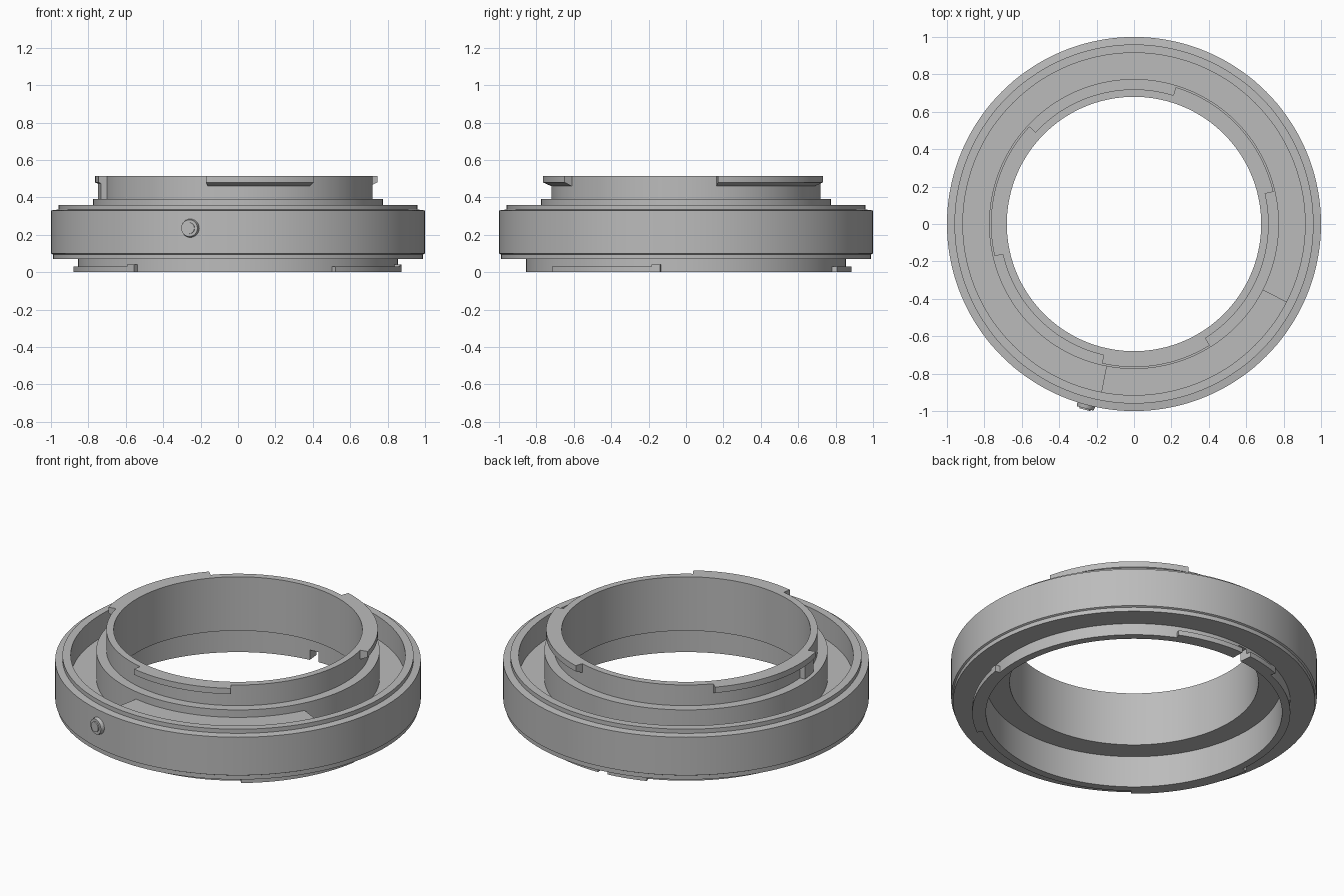
import bpy, bmesh
from math import sin, cos, radians
from mathutils import Matrix, Vector

cube = bpy.data.objects.get("Cube")
if cube:
    bpy.data.objects.remove(cube, do_unlink=True)

grey = bpy.data.materials.new("satin_grey")
grey.use_nodes = True
tone = (0.5, 0.5, 0.5, 1)
grey.diffuse_color = tone
grey.node_tree.nodes["Principled BSDF"].inputs["Base Color"].default_value = tone


def finish(name, bm):
    bmesh.ops.recalc_face_normals(bm, faces=bm.faces)
    mesh = bpy.data.meshes.new(name)
    bm.to_mesh(mesh)
    bm.free()
    obj = bpy.data.objects.new(name, mesh)
    bpy.context.collection.objects.link(obj)
    mesh.materials.append(grey)
    return obj


def smooth(obj):
    bpy.ops.object.select_all(action="DESELECT")
    obj.select_set(True)
    bpy.context.view_layer.objects.active = obj
    bpy.ops.object.shade_smooth_by_angle(angle=radians(25))


def sweep(name, profile, start=0, end=360):
    """Turn a closed (radius, height) profile about z between two angles."""
    full = end - start == 360
    steps = max(1, round((end - start) / 2.5))
    bm = bmesh.new()
    rings = []
    for i in range(steps if full else steps + 1):
        a = radians(start + (end - start) * i / steps)
        rings.append([bm.verts.new((r * cos(a), r * sin(a), z)) for r, z in profile])
    n = len(profile)
    for i in range(steps):
        p, q = rings[i], rings[(i + 1) % len(rings)]
        for j in range(n):
            k = (j + 1) % n
            bm.faces.new((p[j], p[k], q[k], q[j]))
    if not full:
        bm.faces.new(rings[0])
        bm.faces.new(rings[-1])
    return finish(name, bm)


def block(name, r0, r1, z0, z1, start, end):
    return sweep(name, [(r0, z0), (r1, z0), (r1, z1), (r0, z1)], start, end)


# Main ring: lower collar, outer body, recessed channel, flange and upper tube
body = sweep("adapter_body", [
    (.81, 0), (.855, 0), (.855, .07), (.99, .07), (.99, .095), (1, .1),
    (1, .33), (.96, .335), (.96, .36), (.915, .36), (.915, .22), (.775, .22),
    (.775, .39), (.72, .39), (.72, .515), (.68, .515), (.68, .19), (.81, .19)])

# Locking slot through the lower collar
cutter = block("slot_cutter", .78, .9, -.02, .06, 92, 96)
cutter.hide_render = True
cutter.hide_viewport = True
cut = body.modifiers.new("locking_slot", "BOOLEAN")
cut.object = cutter
cut.solver = "EXACT"
bpy.context.view_layer.objects.active = body
bpy.ops.object.modifier_apply(modifier=cut.name)
bpy.data.objects.remove(cutter, do_unlink=True)
smooth(body)

# Raised plate filling part of the channel
smooth(block("channel_plate", .77, .92, .21, .345, -101, -27))

# Upper bayonet lugs with sloping undersides, and one stop
for i, (a, b) in enumerate([(13, 73), (137, 193), (257, 302)]):
    smooth(sweep(f"upper_lug_{i + 1}",
                 [(.70, .46), (.72, .46), (.765, .48), (.765, .515), (.70, .515)], a, b))
smooth(block("upper_stop", .71, .752, .385, .475, 185, 193))

# Lower bayonet lugs, each with a stop at one end
for i in range(3):
    a = -54 + 120 * i
    if i == 1:
        smooth(block("lower_lug_2a", .84, .885, 0, .03, a, 92))
        smooth(block("lower_lug_2b", .84, .885, 0, .03, 96, a + 43))
    else:
        smooth(block(f"lower_lug_{i + 1}", .84, .885, 0, .03, a, a + 43))
    smooth(block(f"lower_stop_{i + 1}", .84, .885, 0, .04, a + 42, a + 45))

# Side release button: tapered collar with a small raised centre
a = radians(255.2)
out = Vector((cos(a), sin(a), 0))
for name, r1, r2, depth, dist in [("button_collar", .056, .045, .05, .995),
                                  ("button_centre", .032, .03, .05, 1.002)]:
    bm = bmesh.new()
    turn = out.to_track_quat("Z", "Y").to_matrix().to_4x4()
    bmesh.ops.create_cone(bm, cap_ends=True, segments=24, radius1=r1, radius2=r2, depth=depth,
                          matrix=Matrix.Translation(out * dist + Vector((0, 0, .235))) @ turn)
    smooth(finish(name, bm))
